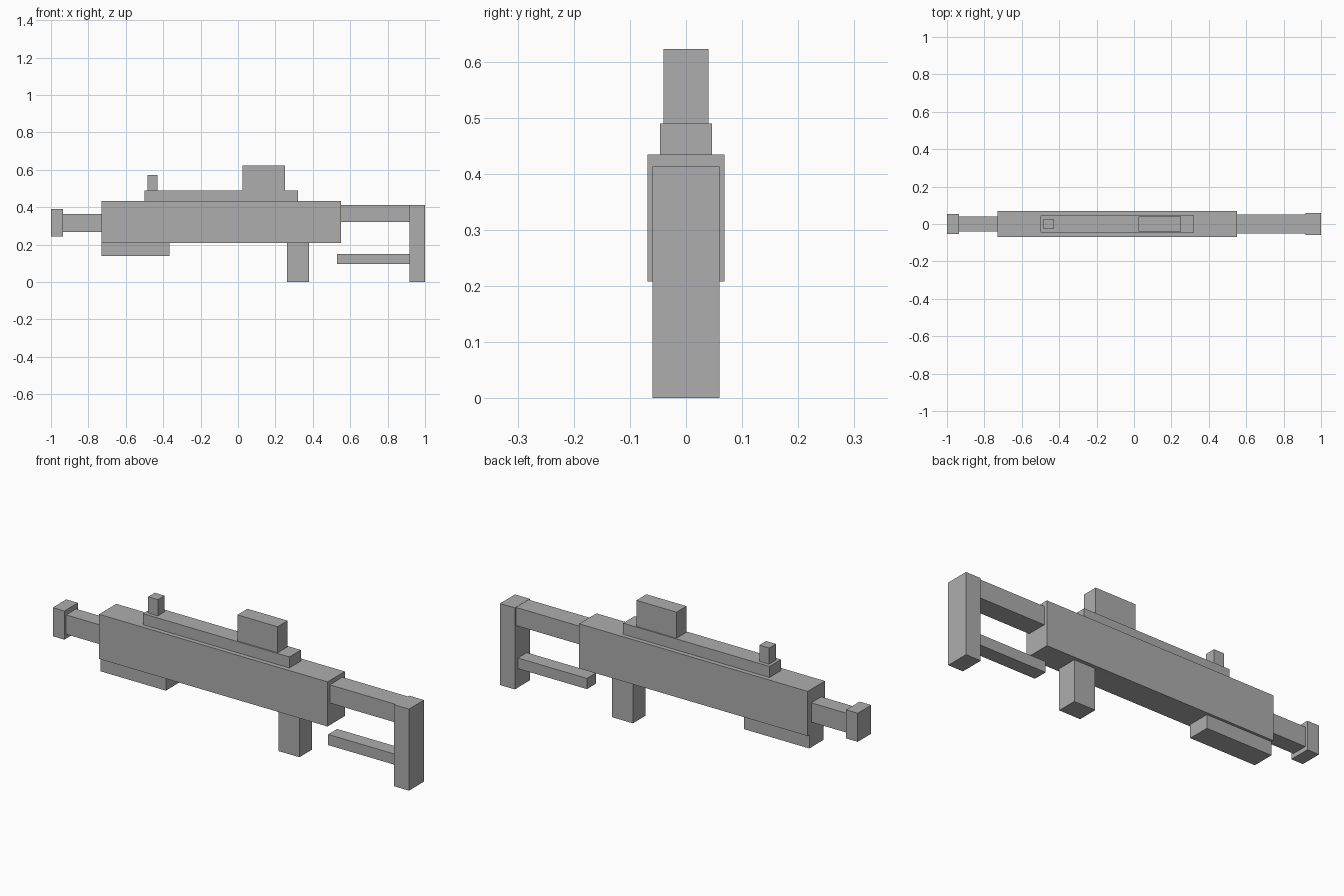
import bpy
import bmesh
from mathutils import Matrix, Vector

if "Cube" in bpy.data.objects:
    bpy.data.objects.remove(bpy.data.objects["Cube"])

# One plain grey for every part
grey = bpy.data.materials.new("plain_grey")
grey.diffuse_color = (0.42, 0.42, 0.42, 1.0)
grey.use_nodes = True
grey.node_tree.nodes["Principled BSDF"].inputs["Base Color"].default_value = grey.diffuse_color


def box(name, x0, x1, z0, z1, half_width):
    """Box spanning x0..x1 and z0..z1, centred on y = 0."""
    size = Vector((x1 - x0, 2 * half_width, z1 - z0))
    centre = Vector(((x0 + x1) / 2, 0, (z0 + z1) / 2))
    bm = bmesh.new()
    bmesh.ops.create_cube(bm, size=1, matrix=Matrix.Diagonal(size).to_4x4())
    mesh = bpy.data.meshes.new(name)
    bm.to_mesh(mesh)
    bm.free()
    mesh.materials.append(grey)
    obj = bpy.data.objects.new(name, mesh)
    obj.location = centre
    bpy.context.collection.objects.link(obj)
    return obj


# Main body with the barrel and its end block
box("body", -0.73, 0.55, 0.208, 0.434, 0.069)
box("barrel", -1.0, -0.73, 0.267, 0.365, 0.04)
box("barrel_end", -1.0, -0.935, 0.245, 0.39, 0.054)

# Handles under the body
box("fore_grip", -0.73, -0.365, 0.14, 0.208, 0.056)
box("rear_grip", 0.262, 0.38, 0.0, 0.208, 0.051)

# Top rail with sight post and scope block
box("top_rail", -0.5, 0.32, 0.434, 0.49, 0.046)
box("sight_post", -0.485, -0.43, 0.49, 0.572, 0.027)
box("scope_block", 0.025, 0.25, 0.49, 0.622, 0.04)

# Open frame stock
box("stock_upper_bar", 0.55, 0.917, 0.32, 0.412, 0.051)
box("stock_lower_bar", 0.53, 0.917, 0.096, 0.15, 0.036)
box("stock_end", 0.917, 1.0, 0.0, 0.413, 0.06)
